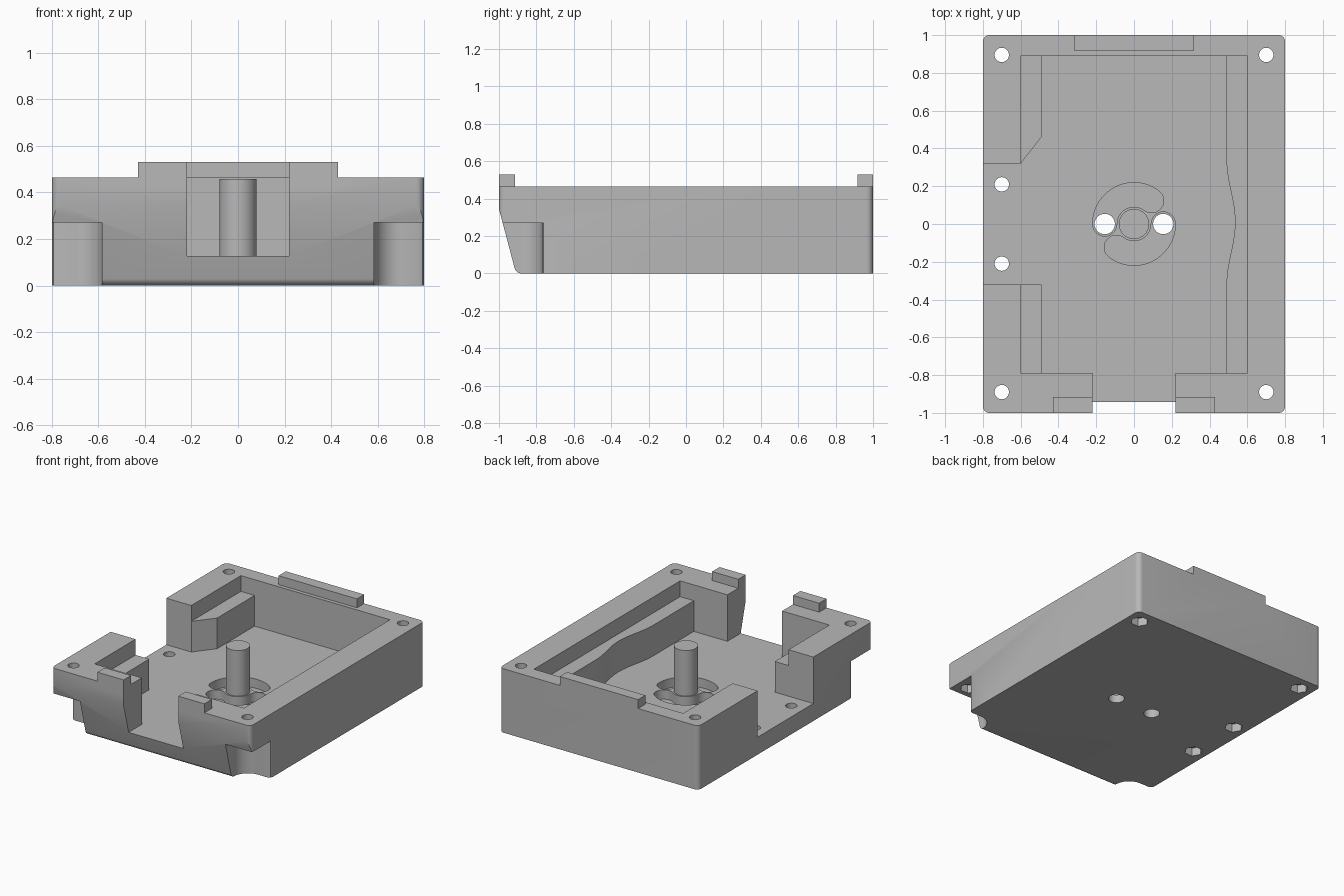
import bpy, bmesh
from math import sin, cos, pi, radians
from mathutils import Matrix

cube = bpy.data.objects.get("Cube")
if cube:
    bpy.data.objects.remove(cube, do_unlink=True)

grey = bpy.data.materials.new("plain_grey")
grey.use_nodes = True
tone = (0.48, 0.48, 0.48, 1)
grey.diffuse_color = tone
grey.node_tree.nodes["Principled BSDF"].inputs["Base Color"].default_value = tone

TOP, FLOOR, LEDGE = 0.465, 0.127, 0.35


def prism(name, pts, lo, hi, along_x=False):
    """Extrude a plan outline in z, or a (y, z) side outline in x."""
    bm = bmesh.new()
    place = (lambda p, h: (h, *p)) if along_x else (lambda p, h: (*p, h))
    face = bm.faces.new([bm.verts.new(place(p, lo)) for p in pts])
    new = bmesh.ops.extrude_face_region(bm, geom=[face])["geom"]
    step = (hi - lo, 0, 0) if along_x else (0, 0, hi - lo)
    bmesh.ops.translate(bm, vec=step, verts=[g for g in new if isinstance(g, bmesh.types.BMVert)])
    bmesh.ops.recalc_face_normals(bm, faces=bm.faces)
    mesh = bpy.data.meshes.new(name)
    bm.to_mesh(mesh)
    bm.free()
    ob = bpy.data.objects.new(name, mesh)
    bpy.context.collection.objects.link(ob)
    return ob


def arc(cx, cy, r, a0, a1, n=12):
    return [(cx + r * cos(radians(a0 + (a1 - a0) * i / n)),
             cy + r * sin(radians(a0 + (a1 - a0) * i / n))) for i in range(n + 1)]


def rect(x0, x1, y0, y1):
    return [(x0, y0), (x1, y0), (x1, y1), (x0, y1)]


def ring(x, y, r, n=32):
    return arc(x, y, r, 0, 360 - 360 / n, n - 1)


helpers = []


def combine(target, tool, op="DIFFERENCE"):
    mod = target.modifiers.new(tool.name, "BOOLEAN")
    mod.object, mod.operation, mod.solver = tool, op, "EXACT"
    tool.hide_render = True
    helpers.append(tool)


# Housing: side profile with sloped front, trimmed to rounded plan corners
side = [(1, 0), (1, TOP), (-1, TOP), (-1, 0.345)] + arc(-0.878, 0.04, 0.04, 194, 270, 8)
body = prism("housing", side, -0.8, 0.8, True)
R = 0.035
plan = []
for i, (sx, sy) in enumerate([(1, 1), (-1, 1), (-1, -1), (1, -1)]):
    plan += arc(sx * (0.8 - R), sy * (1 - R), R, i * 90, i * 90 + 90, 8)
combine(body, prism("corner_trim", plan, -0.2, 0.8), "INTERSECT")

# Raised lips on the front and back rims
combine(body, prism("back_lip", rect(-0.315, 0.315, 0.917, 1), 0.42, 0.53), "UNION")
combine(body, prism("front_lip", rect(-0.43, 0.43, -1, -0.915), 0.42, 0.53), "UNION")

# Lower cavity, open at the front and one side, with a wavy inner wall
n = 24
wave = []
for i in range(n + 1):
    t = i / n
    wave.append((0.49 + 0.045 * (0.5 - 0.5 * cos(2 * pi * t)), -0.32 + 0.66 * t))
cavity = [(0.22, -1.2), (0.22, -0.79), (0.49, -0.79)] + wave + [
    (0.49, 0.89), (-0.49, 0.89), (-0.49, 0.46), (-0.6, 0.32), (-1, 0.32),
    (-1, -0.32), (-0.49, -0.32), (-0.49, -0.79), (-0.22, -0.79), (-0.22, -1.2)]
combine(body, prism("cavity_cutter", cavity, FLOOR, 0.9))
combine(body, prism("ledge_cutter", rect(-0.6, 0.6, -0.79, 0.89), LEDGE, 0.8))

# Concave recesses under the front corners
for s in (-1, 1):
    pts = [(0.95, -1.2), (0.95, -0.745), (0.8, -0.745), (0.793, -0.762), (0.775, -0.77)]
    pts += arc(0.7, -0.885, 0.115, 90, 180) + [(0.585, -1.2)]
    combine(body, prism("corner_recess", [(s * x, y) for x, y in pts], -0.2, 0.27))

# Screw holes with hexagonal nut pockets below
screws = [(s * 0.7, y) for s in (-1, 1) for y in (-0.89, 0.895)] + [(-0.7, 0.21), (-0.7, -0.21)]
for x, y in screws:
    combine(body, prism("screw_hole", ring(x, y, 0.038), -0.3, 0.9))
    base = 0.2 if y < -0.5 else -0.1
    depth = 0.33 if y < -0.5 else 0.06
    combine(body, prism("nut_pocket", ring(x, y, 0.062, 6), base, depth))

# Curved floor slots, each ending in a through hole
for s in (-1, 1):
    mid, half, end = 0.155, 0.064, 53
    ex, ey = mid * cos(radians(end)), mid * sin(radians(end))
    slot = arc(0, 0, mid + half, 180, end, 24) + arc(ex, ey, half, end, end - 180)[1:]
    slot += arc(0, 0, mid - half, end, 180, 24)[1:] + arc(-mid, 0, half, 0, -180)[1:-1]
    combine(body, prism("floor_slot", [(s * x, s * y) for x, y in slot], 0.06, 0.3))
    combine(body, prism("floor_hole", ring(s * mid, 0, 0.054), -0.2, 0.2))

# Bake the cuts and drop the cutters
bpy.context.view_layer.update()
deps = bpy.context.evaluated_depsgraph_get()
baked = bpy.data.meshes.new_from_object(body.evaluated_get(deps))
body.modifiers.clear()
body.data = baked
for h in helpers:
    bpy.data.objects.remove(h, do_unlink=True)

# Centre pin
pin = prism("centre_pin", ring(0, 0, 0.08, 40), 0.1, 0.458)

bpy.ops.object.select_all(action="DESELECT")
for ob in (body, pin):
    ob.data.materials.clear()
    ob.data.materials.append(grey)
    for p in ob.data.polygons:
        p.material_index = 0
    ob.select_set(True)
bpy.context.view_layer.objects.active = body
bpy.ops.object.shade_smooth_by_angle(angle=radians(30))
